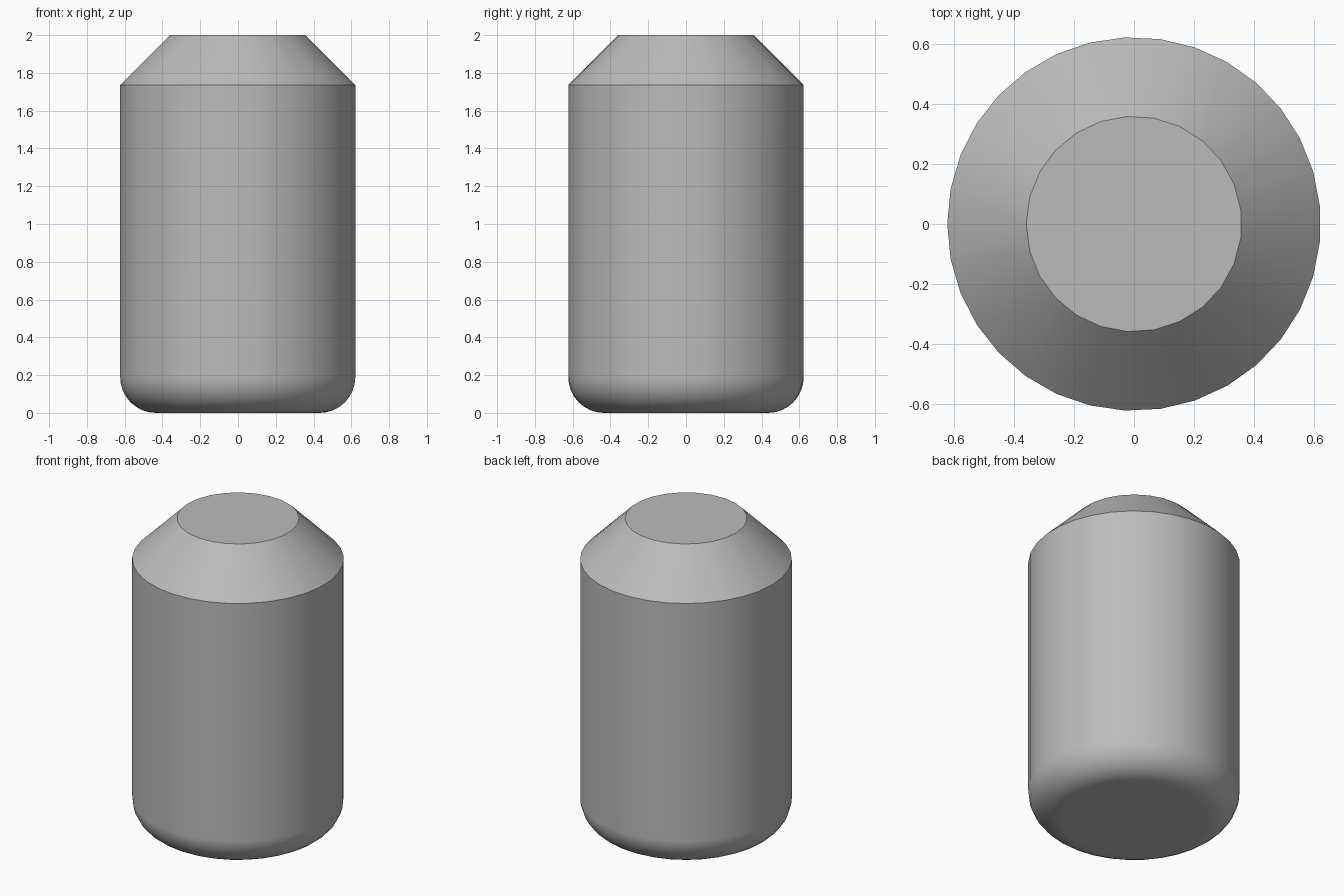
import bpy, bmesh
from math import sin, cos, pi

if "Cube" in bpy.data.objects:
    bpy.data.objects.remove(bpy.data.objects["Cube"])

RADIUS, FILLET, SHOULDER_Z = 0.624, 0.19, 1.736
TOP_RADIUS, TOP_Z = 0.36, 2.0
SIDES, TOP_SIDES, FILLET_STEPS = 33, 25, 8


def ring(bm, radius, z, sides):
    """Closed loop of edges with a corner pointing to -x."""
    verts = []
    for i in range(sides):
        a = pi + 2 * pi * i / sides
        verts.append(bm.verts.new((radius * cos(a), radius * sin(a), z)))
    edges = [bm.edges.new((verts[i - 1], verts[i])) for i in range(sides)]
    return verts, edges


grey = bpy.data.materials.new("plain_grey")
grey.use_nodes = True
colour = (0.5, 0.5, 0.5, 1)
grey.diffuse_color = colour
grey.node_tree.nodes["Principled BSDF"].inputs["Base Color"].default_value = colour

# Rounded foot, straight wall, then a tapered shoulder to a smaller flat top
bm = bmesh.new()
rings = []
for i in range(FILLET_STEPS + 1):
    a = pi / 2 * i / FILLET_STEPS
    rings.append(ring(bm, RADIUS - FILLET + FILLET * sin(a), FILLET * (1 - cos(a)), SIDES))
rings.append(ring(bm, RADIUS, SHOULDER_Z, SIDES))
rings.append(ring(bm, TOP_RADIUS, TOP_Z, TOP_SIDES))
for lower, upper in zip(rings, rings[1:]):
    bmesh.ops.bridge_loops(bm, edges=lower[1] + upper[1])
bm.faces.new(rings[0][0])
bm.faces.new(rings[-1][0])
bmesh.ops.recalc_face_normals(bm, faces=bm.faces)

mesh = bpy.data.meshes.new("cylinder_body")
bm.to_mesh(mesh)
bm.free()
mesh.materials.append(grey)
body = bpy.data.objects.new("cylinder_body", mesh)
bpy.context.collection.objects.link(body)

# Smooth shading with sharp shoulder and top rims
bpy.ops.object.select_all(action="DESELECT")
body.select_set(True)
bpy.context.view_layer.objects.active = body
bpy.ops.object.shade_smooth_by_angle(angle=pi / 6)
weighted = body.modifiers.new("weighted_normals", "WEIGHTED_NORMAL")
weighted.keep_sharp = True
